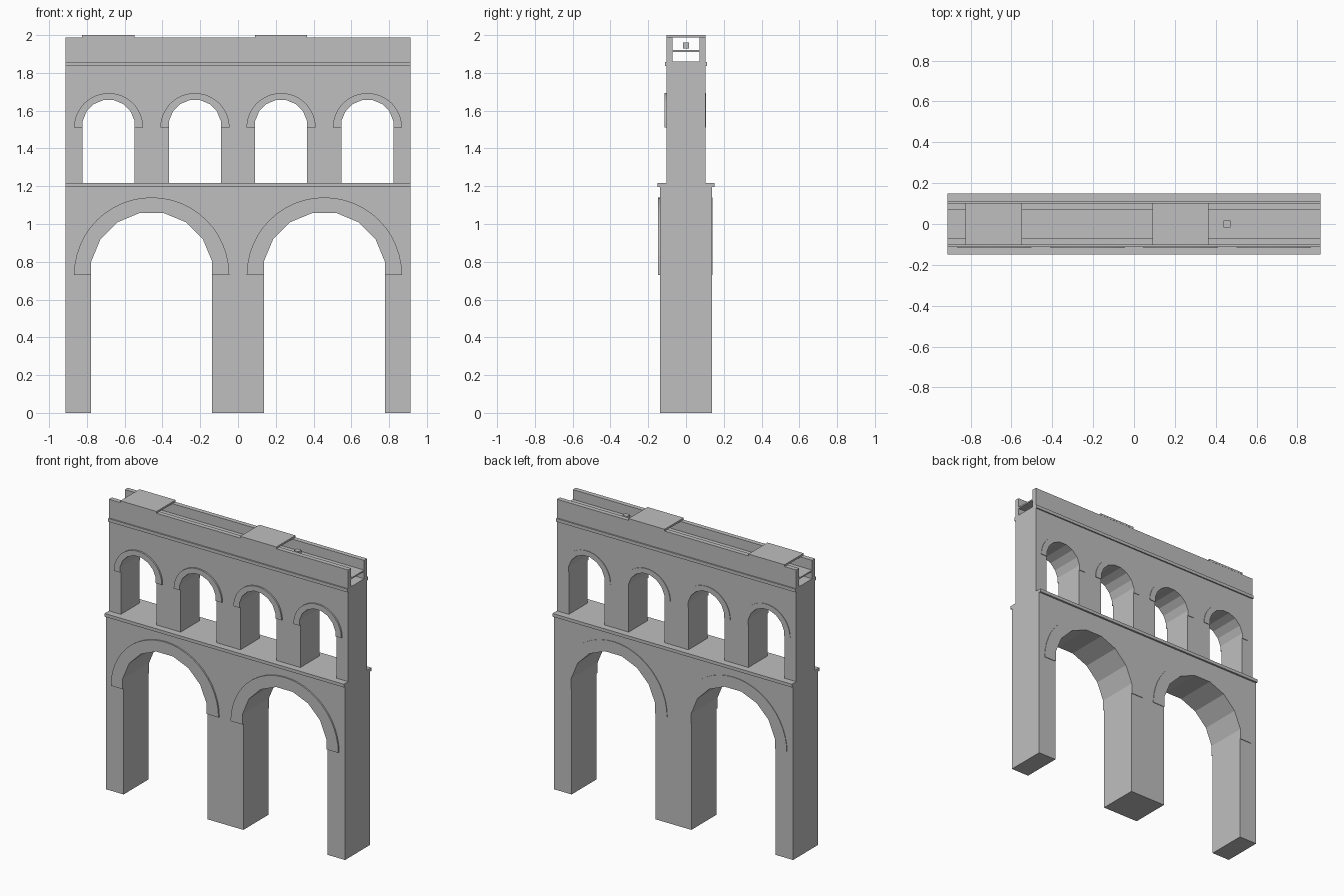
import bpy
import bmesh
from math import cos, sin, pi

cube = bpy.data.objects.get("Cube")
if cube:
    bpy.data.objects.remove(cube, do_unlink=True)

stone = bpy.data.materials.new("grey_stone")
stone.use_nodes = True
colour = (0.52, 0.52, 0.52, 1)
stone.diffuse_color = colour
stone.node_tree.nodes["Principled BSDF"].inputs["Base Color"].default_value = colour

HALF = 0.913          # half length of the whole bridge


def extrude(name, outline, y0, y1):
    """Extrude an (x, z) outline from y0 to y1."""
    bm = bmesh.new()
    face = bm.faces.new([bm.verts.new((x, y0, z)) for x, z in outline])
    out = bmesh.ops.extrude_face_region(bm, geom=[face])
    moved = [v for v in out["geom"] if isinstance(v, bmesh.types.BMVert)]
    bmesh.ops.translate(bm, verts=moved, vec=(0, y1 - y0, 0))
    bmesh.ops.recalc_face_normals(bm, faces=bm.faces)
    mesh = bpy.data.meshes.new(name)
    bm.to_mesh(mesh)
    bm.free()
    mesh.materials.append(stone)
    ob = bpy.data.objects.new(name, mesh)
    bpy.context.scene.collection.objects.link(ob)
    return ob


def block(name, x0, x1, y0, y1, z0, z1):
    return extrude(name, [(x0, z0), (x1, z0), (x1, z1), (x0, z1)], y0, y1)


def arch(cx, half, spring, foot):
    """Faceted arch opening, left foot to right foot, flat at the crown."""
    n = 8
    r = half / cos(pi / (2 * n))
    angles = [pi - pi * (k + 0.5) / n for k in range(n)]
    curve = [(cx + r * cos(a), spring + r * sin(a)) for a in angles]
    return [(cx - half, foot)] + curve + [(cx + half, foot)]


def arcade(name, centres, half, spring, depth, z0, z1):
    """Wall whose arches open through its bottom edge."""
    outline = [(-HALF, z0)]
    for cx in centres:
        outline += arch(cx, half, spring, z0)
    outline += [(HALF, z0), (HALF, z1), (-HALF, z1)]
    extrude(name, outline, -depth, depth)


def arch_ring(name, cx, half, spring, radius, foot, y0, y1):
    """Raised band around an arch."""
    n = 24
    outer = [(cx + radius * cos(pi * k / n), foot + radius * sin(pi * k / n))
             for k in range(n + 1)]
    extrude(name, arch(cx, half, spring, foot) + outer, y0, y1)


# Two tiers: centres, half width, spring, wall depth, bottom, top,
# ring radius, ring foot, front and back ring relief
tiers = {
    "lower": ([-0.457, 0.457], 0.32, 0.738, 0.137, 0, 1.195,
              0.411, 0.73, 0.01, 0.004),
    "upper": ([-0.685, -0.228, 0.228, 0.685], 0.137, 1.519, 0.103, 1.217, 1.86,
              0.183, 1.51, 0.011, 0.004),
}
for tier, (centres, half, spring, d, z0, z1, radius, foot, front, back) in tiers.items():
    arcade(tier + "_arcade", centres, half, spring, d, z0, z1)
    for i, cx in enumerate(centres, 1):
        arch_ring(f"{tier}_front_arch_ring_{i}", cx, half, spring, radius, foot,
                  -d - front, -d)
        arch_ring(f"{tier}_back_arch_ring_{i}", cx, half, spring, radius, foot,
                  d, d + back)

# Ledge between the tiers
block("middle_ledge", -HALF, HALF, -0.15, 0.15, 1.195, 1.217)

# Channel walls and the thin mouldings at their base
for side, s in (("front", -1), ("back", 1)):
    y0, y1 = sorted((s * 0.071, s * 0.103))
    block(side + "_channel_wall", -HALF, HALF, y0, y1, 1.86, 1.987)
    y0, y1 = sorted((s * 0.103, s * 0.112))
    block(side + "_moulding", -HALF, HALF, y0, y1, 1.836, 1.858)

# Water sheet, cover slabs and a small float
block("water_sheet", -HALF, HALF, -0.071, 0.071, 1.91, 1.92)
for i, x in enumerate((-0.687, 0.228), 1):
    block(f"cover_slab_{i}", x - 0.138, x + 0.138, -0.104, 0.104, 1.987, 2.0)
block("small_float", 0.438, 0.473, -0.017, 0.017, 1.928, 1.962)
